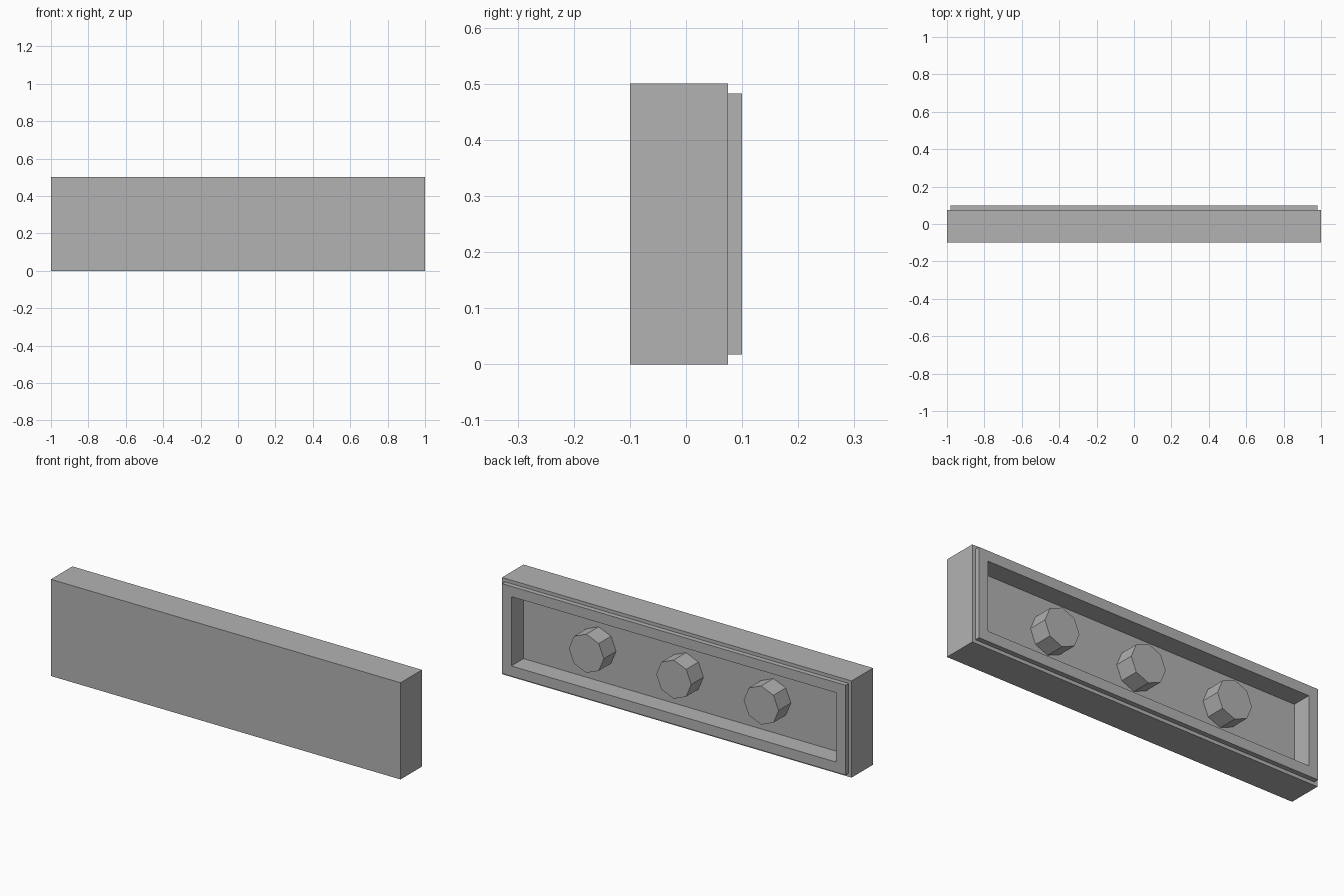
import bpy
import bmesh
from math import pi
from mathutils import Matrix, Vector

cube = bpy.data.objects.get("Cube")
if cube:
    bpy.data.objects.remove(cube, do_unlink=True)

grey = bpy.data.materials.new("light_grey_plastic")
grey.use_nodes = True
grey.diffuse_color = (0.45, 0.45, 0.45, 1)
grey.node_tree.nodes["Principled BSDF"].inputs["Base Color"].default_value = (0.45, 0.45, 0.45, 1)


def finish(name, bm):
    """Turn a bmesh into a flat shaded object."""
    bmesh.ops.recalc_face_normals(bm, faces=bm.faces)
    mesh = bpy.data.meshes.new(name)
    bm.to_mesh(mesh)
    bm.free()
    mesh.materials.append(grey)
    obj = bpy.data.objects.new(name, mesh)
    bpy.context.collection.objects.link(obj)
    return obj


def step(bm, face, margin, depth):
    """Inset a back face, then push the inner part along y with new side walls."""
    bmesh.ops.inset_region(bm, faces=[face], thickness=margin)
    result = bmesh.ops.extrude_face_region(bm, geom=[face])
    bm.faces.remove(face) if face.is_valid else None
    verts = [v for v in result["geom"] if isinstance(v, bmesh.types.BMVert)]
    bmesh.ops.translate(bm, verts=verts, vec=Vector((0, depth, 0)))
    return next(f for f in result["geom"] if isinstance(f, bmesh.types.BMFace))


# Tile shell: block, raised rim on the back, and hollow inside the rim
bm = bmesh.new()
block = Matrix.Translation((0, -0.0125, 0.25)) @ Matrix.Diagonal((2, 0.175, 0.5, 1))
bmesh.ops.create_cube(bm, size=1, matrix=block)
bm.normal_update()
back = max(bm.faces, key=lambda f: f.calc_center_median().y)
rim = step(bm, back, 0.025, 0.025)
bm.normal_update()
step(bm, rim, 0.075, -0.1)
finish("tile_shell", bm)

# Eight-sided pegs standing on the floor of the hollow
for name, x in (("right_peg", -0.5), ("middle_peg", 0), ("left_peg", 0.5)):
    bm = bmesh.new()
    bmesh.ops.create_cone(bm, cap_ends=True, segments=8, radius1=0.1, radius2=0.1, depth=0.1,
                          matrix=Matrix.Translation((x, 0.05, 0.25)) @ Matrix.Rotation(pi / 2, 4, "X"))
    # Leave the end that rests on the floor open
    bm.faces.remove(min(bm.faces, key=lambda f: f.calc_center_median().y))
    finish(name, bm)
